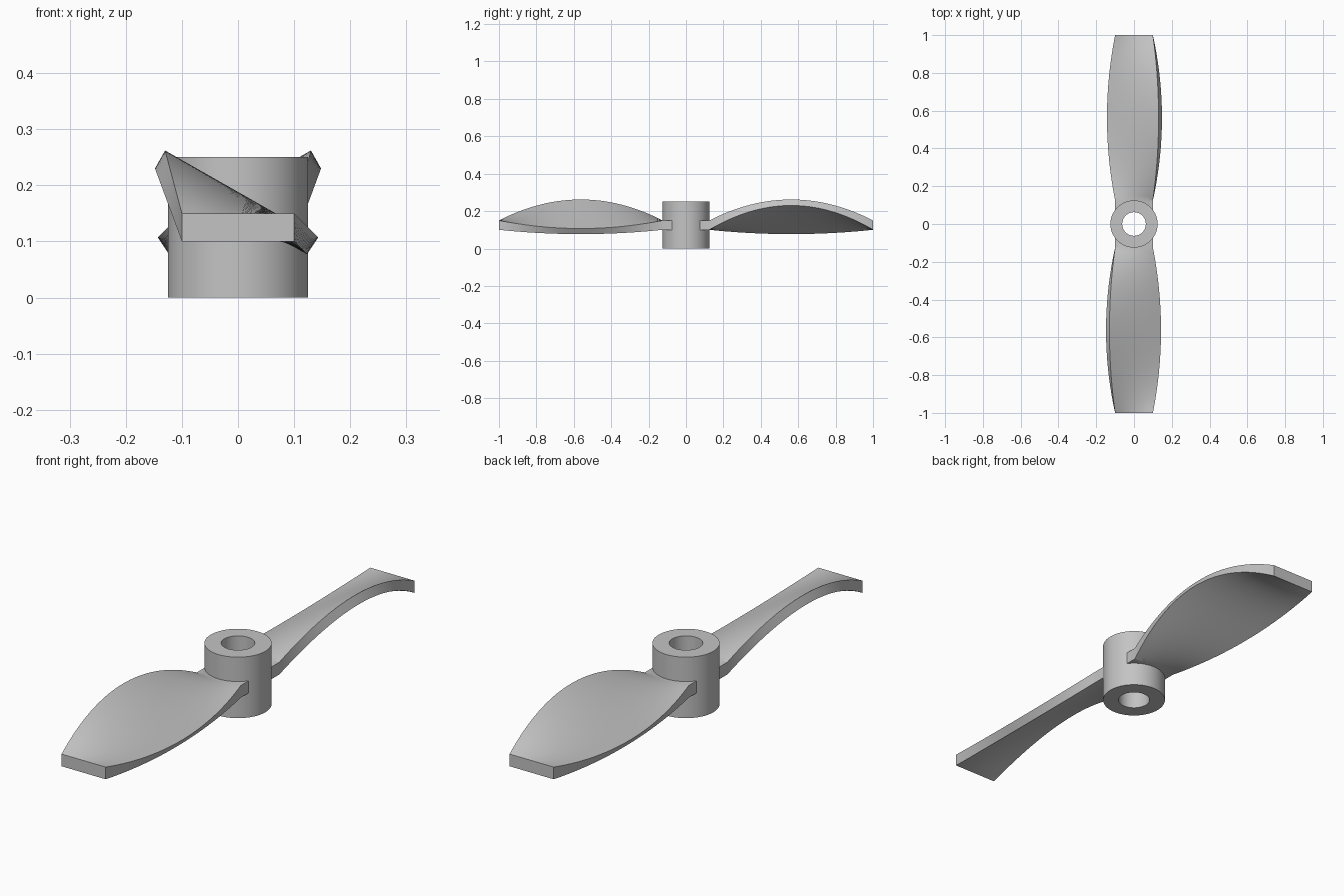
import bpy, bmesh, math
from mathutils import Vector, Matrix

cube = bpy.data.objects.get("Cube")
if cube:
    bpy.data.objects.remove(cube, do_unlink=True)

grey = bpy.data.materials.new("plain_grey")
grey.use_nodes = True
colour = (0.55, 0.55, 0.55, 1)
grey.diffuse_color = colour
grey.node_tree.nodes["Principled BSDF"].inputs["Base Color"].default_value = colour


def make_object(name, bm):
    """Turn a bmesh into a shaded object with the shared material."""
    bmesh.ops.recalc_face_normals(bm, faces=bm.faces[:])
    mesh = bpy.data.meshes.new(name)
    bm.to_mesh(mesh)
    bm.free()
    mesh.materials.append(grey)
    obj = bpy.data.objects.new(name, mesh)
    bpy.context.collection.objects.link(obj)
    bpy.ops.object.select_all(action="DESELECT")
    obj.select_set(True)
    bpy.context.view_layer.objects.active = obj
    bpy.ops.object.shade_smooth_by_angle(angle=math.radians(22))
    return obj


# Hub: a rectangular wall section spun around the axis
HUB_RADIUS, BORE_RADIUS, HUB_HEIGHT = 0.125, 0.0625, 0.25
bm = bmesh.new()
wall = [bm.verts.new(p) for p in ((BORE_RADIUS, 0, 0), (HUB_RADIUS, 0, 0),
                                  (HUB_RADIUS, 0, HUB_HEIGHT), (BORE_RADIUS, 0, HUB_HEIGHT))]
edges = [bm.edges.new((wall[i], wall[(i + 1) % 4])) for i in range(4)]
bmesh.ops.spin(bm, geom=wall + edges, cent=(0, 0, 0), axis=(0, 0, 1),
               angle=math.tau, steps=72, use_merge=False)
bmesh.ops.remove_doubles(bm, verts=bm.verts[:], dist=0.0001)
make_object("hub", bm)

# Blade sections (x, z): flat at root and tip, widened and pitched in the middle
# Corner order: top left, top right, bottom right, bottom left
FLAT = [Vector(p) for p in ((-0.1, 0.15), (0.1, 0.15), (0.1, 0.1), (-0.1, 0.1))]
PITCHED = [Vector(p) for p in ((-0.13, 0.262), (0.143, 0.107), (0.123, 0.077), (-0.148, 0.23))]
ROOT, TIP, STUB = 0.125, 1.0, 0.075
SPANS, ACROSS = 40, 8


def add_section(bm, y, bulge):
    """Ring of vertices between the flat and the pitched section."""
    tl, tr, br, bl = [a.lerp(b, bulge) for a, b in zip(FLAT, PITCHED)]
    steps = [i / ACROSS for i in range(ACROSS + 1)]
    ring = [tl.lerp(tr, t) for t in steps] + [br.lerp(bl, t) for t in steps]
    return [bm.verts.new((p.x, y, p.y)) for p in ring]


def make_blade(name, turn):
    bm = bmesh.new()
    rings = [add_section(bm, -STUB, 0)]
    for i in range(SPANS + 1):
        t = i / SPANS
        rings.append(add_section(bm, -(ROOT + (TIP - ROOT) * t), 4 * t * (1 - t)))
    for a, b in zip(rings, rings[1:]):
        for j in range(len(a)):
            k = (j + 1) % len(a)
            bm.faces.new((a[j], a[k], b[k], b[j]))
    bm.faces.new(rings[0])
    bm.faces.new(rings[-1])
    bm.transform(Matrix.Rotation(turn, 4, "Z"))
    make_object(name, bm)


make_blade("front_blade", 0)
make_blade("back_blade", math.pi)
